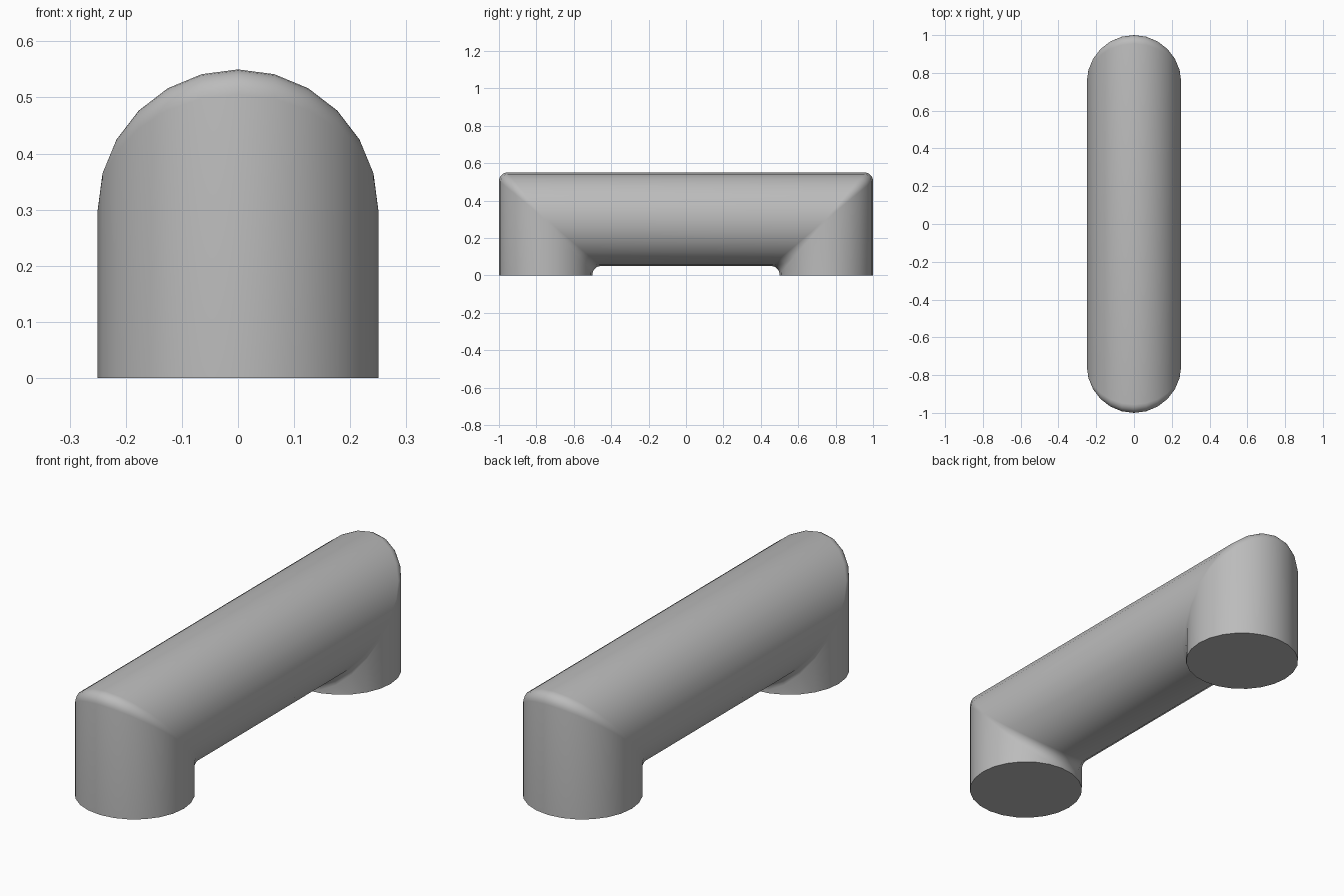
import bpy
import bmesh
import math

cube = bpy.data.objects.get("Cube")
if cube:
    bpy.data.objects.remove(cube, do_unlink=True)

RADIUS = 0.25      # pipe radius
LEG_Y = 0.75       # leg axis distance from the centre
BAR_Z = 0.30       # height of the bar axis
FILLET = 0.045     # corner rounding at the top and the inside of each bend
SIDES = 24
STEPS = 5

grey = bpy.data.materials.new("plain grey")
grey.use_nodes = True
colour = (0.5, 0.5, 0.5, 1)
grey.diffuse_color = colour
grey.node_tree.nodes["Principled BSDF"].inputs["Base Color"].default_value = colour


def half_path(angle):
    """One lengthwise line of the pipe, from the front foot up to the bar."""
    x = RADIUS * math.cos(angle)
    out = RADIUS * math.sin(angle)
    r = max(FILLET * abs(math.sin(angle)), 0.008)
    y, z = -LEG_Y - out, BAR_Z + out
    points = [(x, y, 0)]
    for i in range(STEPS + 1):
        t = math.pi / 2 * i / STEPS
        points.append((x, y + r - r * math.cos(t), z - r + r * math.sin(t)))
    return points


# Mitred pipe: two legs and a bar as one skin
bm = bmesh.new()
lines = []
for s in range(SIDES):
    front = half_path(2 * math.pi * s / SIDES)
    back = [(x, -y, z) for x, y, z in reversed(front)]
    lines.append([bm.verts.new(p) for p in front + back])

for s in range(SIDES):
    a, b = lines[s], lines[(s + 1) % SIDES]
    for i in range(len(a) - 1):
        bm.faces.new((a[i], b[i], b[i + 1], a[i + 1]))

# Flat feet
for end in (0, -1):
    bm.faces.new([line[end] for line in lines])
bmesh.ops.recalc_face_normals(bm, faces=bm.faces[:])

mesh = bpy.data.meshes.new("handle")
bm.to_mesh(mesh)
bm.free()
mesh.materials.append(grey)
handle = bpy.data.objects.new("handle", mesh)
bpy.context.collection.objects.link(handle)

bpy.ops.object.select_all(action="DESELECT")
handle.select_set(True)
bpy.context.view_layer.objects.active = handle
bpy.ops.object.shade_smooth_by_angle(angle=math.radians(40))
